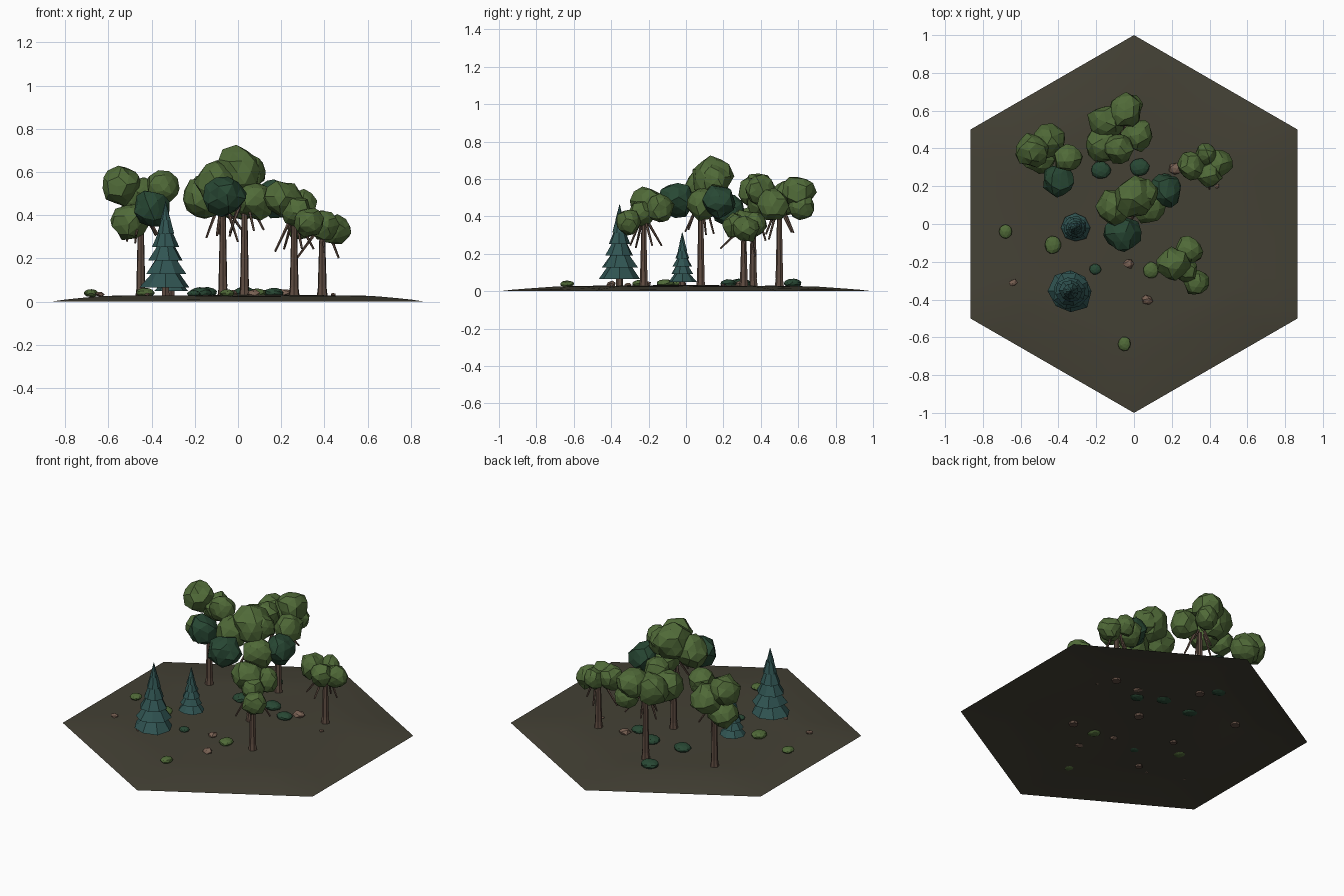
import bpy, bmesh, math, random
from mathutils import Vector, Matrix

random.seed(7)
cube = bpy.data.objects.get("Cube")
if cube:
    bpy.data.objects.remove(cube, do_unlink=True)


def material(name, r, g, b):
    """Flat material from 0-255 display values."""
    lin = [((c / 255 + 0.055) / 1.055) ** 2.4 for c in (r, g, b)] + [1]
    m = bpy.data.materials.new(name)
    m.diffuse_color = lin
    m.use_nodes = True
    bsdf = m.node_tree.nodes["Principled BSDF"]
    bsdf.inputs["Base Color"].default_value = lin
    bsdf.inputs["Roughness"].default_value = 0.9
    return m


SOIL = material("soil", 68, 65, 53)
BARK = material("bark", 96, 77, 66)
LEAF = material("leaf_green", 80, 106, 56)
DARK = material("dark_leaf_green", 40, 72, 52)
PINE = material("pine_teal", 48, 84, 82)
STONE = material("brown_stone", 122, 98, 84)


def finish(bm, name, *mats):
    me = bpy.data.meshes.new(name)
    bm.to_mesh(me)
    bm.free()
    for m in mats:
        me.materials.append(m)
    ob = bpy.data.objects.new(name, me)
    bpy.context.collection.objects.link(ob)
    return ob


def paint(verts, index):
    for f in {f for v in verts for f in v.link_faces}:
        f.material_index = index


def blob(bm, pos, r, index=0, squash=(1, 1, 1), detail=2, jitter=0.12):
    """Faceted lump with uneven corners."""
    verts = bmesh.ops.create_icosphere(bm, subdivisions=detail, radius=r)["verts"]
    turn = Matrix.Rotation(random.uniform(0, 6), 3, "Z") @ Matrix.Rotation(random.uniform(0, 6), 3, "X")
    for v in verts:
        p = turn @ v.co * random.uniform(1 - jitter, 1 + jitter)
        v.co = Vector(pos) + Vector([a * s for a, s in zip(p, squash)])
    paint(verts, index)


def limb(bm, a, b, r1, r2, sides=6, index=0):
    """Tapered stick between two points."""
    a, b = Vector(a), Vector(b)
    d = b - a
    m = Matrix.Translation((a + b) / 2) @ d.to_track_quat("Z", "Y").to_matrix().to_4x4()
    verts = bmesh.ops.create_cone(bm, cap_ends=True, segments=sides, radius1=r1,
                                  radius2=r2, depth=d.length, matrix=m)["verts"]
    paint(verts, index)


def ground_height(x, y, edge):
    bump = 0.004 * math.sin(5 * x + 1) * math.cos(4 * y)
    return (0.029 + bump) * min(1, (1 - edge) * 3.2) ** 0.8


# Ground: thin domed hexagon built from concentric rings
bm = bmesh.new()
corners = [Vector((math.sin(k * math.pi / 3), math.cos(k * math.pi / 3), 0)) for k in range(6)]
RINGS, STEPS = 14, 6
rings = []
for i in range(1, RINGS + 1):
    ring = []
    for k in range(6):
        for s in range(STEPS):
            p = corners[k].lerp(corners[(k + 1) % 6], s / STEPS) * (i / RINGS)
            p.z = ground_height(p.x, p.y, i / RINGS)
            ring.append(bm.verts.new(p))
    rings.append(ring)
centre = bm.verts.new((0, 0, ground_height(0, 0, 0)))
n = 6 * STEPS
for j in range(n):
    q = (j + 1) % n
    bm.faces.new((centre, rings[0][q], rings[0][j]))
    for inner, outer in zip(rings, rings[1:]):
        bm.faces.new((inner[j], inner[q], outer[q], outer[j]))
for f in bm.faces:
    f.smooth = True
finish(bm, "ground", SOIL)


def leafy_tree(name, x, y, height, green, dark=(), branches=5):
    """Trunk, drooping branches and clumps given as (x, y, z, radius)."""
    bm = bmesh.new()
    limb(bm, (x, y, 0.015), (x, y, 0.07), 0.027, 0.02, 7)
    limb(bm, (x, y, 0.07), (x, y, height), 0.021, 0.013, 7)
    start = random.uniform(0, 6)
    for k in range(branches):
        a = start + k * math.tau / branches
        reach = random.uniform(0.06, 0.13)
        out = Vector((math.cos(a), math.sin(a), 0))
        root = Vector((x, y, height)) + out * 0.03
        tip = Vector((x, y, height - random.uniform(0.09, 0.15))) + out * reach
        limb(bm, root, tip, 0.008, 0.005, 5)
    finish(bm, name + "_trunk", BARK)
    bm = bmesh.new()
    for index, clumps in enumerate((green, dark)):
        for cx, cy, cz, r in clumps:
            blob(bm, (cx, cy, cz), r, index)
    finish(bm, name + "_foliage", LEAF, DARK)


leafy_tree("left_tree", -0.45, 0.36, 0.40,
           [(-0.54, 0.39, 0.54, 0.09), (-0.35, 0.35, 0.53, 0.075),
            (-0.45, 0.44, 0.48, 0.09), (-0.50, 0.35, 0.37, 0.085)],
           [(-0.40, 0.23, 0.43, 0.085)])
leafy_tree("back_tree", -0.07, 0.50, 0.42,
           [(-0.16, 0.42, 0.48, 0.095), (-0.05, 0.60, 0.53, 0.09),
            (-0.15, 0.54, 0.50, 0.095), (0.02, 0.47, 0.46, 0.085),
            (-0.08, 0.40, 0.54, 0.08), (-0.02, 0.62, 0.45, 0.07)])
leafy_tree("centre_tree", 0.03, 0.08, 0.45,
           [(0.0, 0.14, 0.605, 0.11), (-0.10, 0.09, 0.55, 0.095),
            (0.08, 0.09, 0.47, 0.09), (0.05, 0.16, 0.60, 0.08)],
           [(-0.06, -0.05, 0.49, 0.095), (0.165, 0.175, 0.48, 0.088)])
leafy_tree("right_tree", 0.39, 0.31, 0.32,
           [(0.45, 0.32, 0.33, 0.07), (0.30, 0.31, 0.36, 0.075),
            (0.38, 0.37, 0.36, 0.06), (0.40, 0.26, 0.35, 0.065)], branches=4)
leafy_tree("front_tree", 0.26, -0.225, 0.36,
           [(0.21, -0.21, 0.475, 0.085), (0.29, -0.14, 0.44, 0.075),
            (0.33, -0.31, 0.37, 0.07), (0.27, -0.24, 0.42, 0.07)], branches=4)


def conifer(name, x, y, bottom, top, radius, tiers=6):
    """Stacked flared skirts, each turned against the one below."""
    bm = bmesh.new()
    limb(bm, (x, y, 0.015), (x, y, top * 0.6), 0.02, 0.012)
    step = (top - bottom) / (tiers + 0.4)
    for i in range(tiers):
        r = radius * (1 - i / (tiers + 0.3))
        z = bottom + i * step
        last = i == tiers - 1
        upper = 0.001 if last else r * 0.5
        z2 = top if last else z + step * 1.15
        m = Matrix.Translation((x, y, (z + z2) / 2)) @ Matrix.Rotation(i * 0.5, 4, "Z")
        verts = bmesh.ops.create_cone(bm, cap_ends=True, segments=8, radius1=r, radius2=upper,
                                      depth=z2 - z, matrix=m)["verts"]
        for v in verts:
            grow = random.uniform(0.92, 1.08)
            v.co.x = x + (v.co.x - x) * grow
            v.co.y = y + (v.co.y - y) * grow
        paint(verts, 1)
    finish(bm, name, BARK, PINE)


conifer("large_conifer", -0.335, -0.355, 0.065, 0.465, 0.115)
conifer("small_conifer", -0.31, -0.02, 0.05, 0.315, 0.075)


def scatter(name, mat, spots, squash, detail, jitter):
    """Low lumps on the ground given as (x, y, radius)."""
    for i, (x, y, r) in enumerate(spots, 1):
        bm = bmesh.new()
        blob(bm, (x, y, 0.03 + r * 0.25), r, 0, squash, detail, jitter)
        finish(bm, f"{name}_{i}", mat)


scatter("light_bush", LEAF, [(-0.68, -0.04, 0.036), (-0.43, -0.11, 0.046),
                             (0.09, -0.245, 0.042), (-0.05, -0.635, 0.036)],
        (0.95, 1.05, 0.5), 2, 0.05)
scatter("dark_bush", DARK, [(-0.205, -0.24, 0.03), (-0.175, 0.285, 0.05), (0.03, 0.30, 0.05),
                            (-0.15, 0.57, 0.05), (0.165, 0.225, 0.045)],
        (1.05, 0.95, 0.5), 2, 0.05)
scatter("stone", STONE, [(-0.03, -0.21, 0.03), (0.07, -0.40, 0.03), (-0.64, -0.31, 0.021),
                         (0.22, 0.29, 0.036), (0.44, 0.20, 0.013), (-0.42, -0.39, 0.013)],
        (1, 0.9, 0.6), 1, 0.18)
